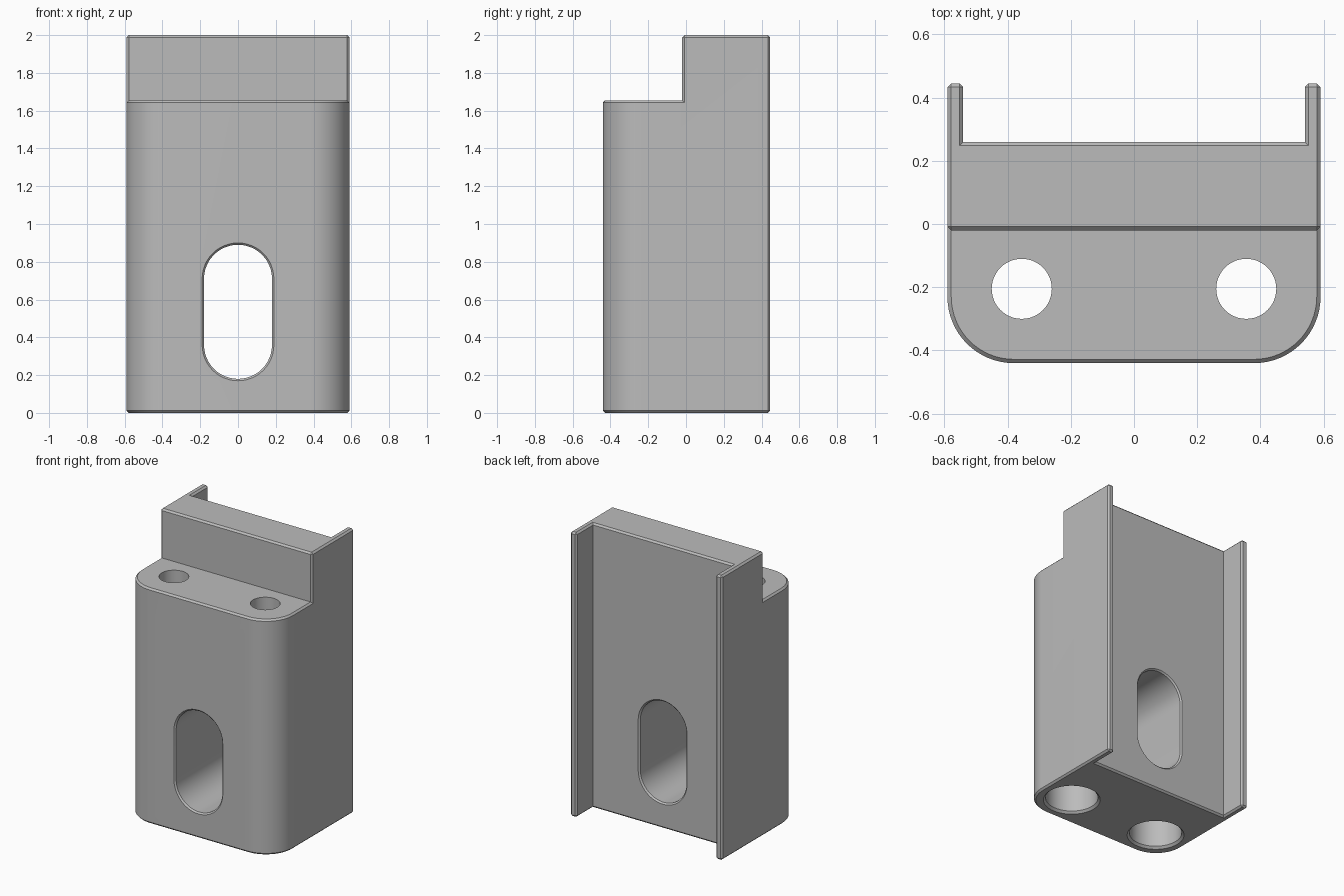
import bpy, bmesh, math

cube = bpy.data.objects.get("Cube")
if cube:
    bpy.data.objects.remove(cube)

HALF_W, FRONT, BACK, TOP = 0.59, -0.44, 0.445, 2.0
CHANNEL_X, CHANNEL_Y = 0.54, 0.26
STEP_Y, STEP_Z = -0.02, 1.655
CORNER, CHAMFER = 0.21, 0.012

grey = bpy.data.materials.new("plain grey")
grey.use_nodes = True
grey.diffuse_color = (0.5, 0.5, 0.5, 1)
grey.node_tree.nodes["Principled BSDF"].inputs["Base Color"].default_value = (0.5, 0.5, 0.5, 1)


def loft(name, rings):
    """Closed solid through rings that have equal point counts."""
    bm = bmesh.new()
    loops = [[bm.verts.new(p) for p in ring] for ring in rings]
    n = len(loops[0])
    for a, b in zip(loops, loops[1:]):
        for i in range(n):
            j = (i + 1) % n
            bm.faces.new((a[i], a[j], b[j], b[i]))
    bm.faces.new(loops[0])
    bm.faces.new(loops[-1])
    bmesh.ops.recalc_face_normals(bm, faces=bm.faces)
    mesh = bpy.data.meshes.new(name)
    bm.to_mesh(mesh)
    bm.free()
    mesh.materials.append(grey)
    obj = bpy.data.objects.new(name, mesh)
    bpy.context.collection.objects.link(obj)
    return obj


def arc(cx, cy, r, start, end, steps):
    angles = [math.radians(start + (end - start) * i / steps) for i in range(steps + 1)]
    return [(cx + r * math.cos(a), cy + r * math.sin(a)) for a in angles]


def apply(obj, kind, **settings):
    mod = obj.modifiers.new(kind.title(), kind)
    for key, value in settings.items():
        setattr(mod, key, value)
    bpy.context.view_layer.objects.active = obj
    bpy.ops.object.modifier_apply(modifier=mod.name)


def cut(obj, cutter):
    cutter.hide_render = True
    apply(obj, 'BOOLEAN', operation='DIFFERENCE', solver='EXACT', object=cutter)
    bpy.data.objects.remove(cutter)


# Body: rounded front corners and a channel between two rear flanges
outline = arc(-HALF_W + CORNER, FRONT + CORNER, CORNER, 180, 270, 16)
outline += arc(HALF_W - CORNER, FRONT + CORNER, CORNER, 270, 360, 16)
outline += [(HALF_W, BACK), (CHANNEL_X, BACK), (CHANNEL_X, CHANNEL_Y),
            (-CHANNEL_X, CHANNEL_Y), (-CHANNEL_X, BACK), (-HALF_W, BACK)]
body = loft("bracket_body", [[(x, y, z) for x, y in outline] for z in (0, TOP)])

# Front step at the top
step = [(-1, -1), (1, -1), (1, STEP_Y), (-1, STEP_Y)]
cut(body, loft("step_cutter", [[(x, y, z) for x, y in step] for z in (STEP_Z, 3)]))

# Chamfer the sharp outer edges only
bm = bmesh.new()
bm.from_mesh(body.data)
bmesh.ops.dissolve_limit(bm, angle_limit=0.01, verts=bm.verts, edges=bm.edges)
weight = bm.edges.layers.float.new("bevel_weight_edge")
for e in bm.edges:
    if e.is_manifold and e.is_convex and e.calc_face_angle() > math.radians(30):
        e[weight] = 1.0
bm.to_mesh(body.data)
bm.free()
apply(body, 'BEVEL', limit_method='WEIGHT', width=CHAMFER, segments=1)


# Slot through the front, flared at both mouths
def slot_ring(y, r):
    pts = arc(0, 0.71, r, 0, 180, 24) + arc(0, 0.36, r, 180, 360, 24)
    return [(x, y, z) for x, z in pts]


R = 0.18
cut(body, loft("slot_cutter", [
    slot_ring(FRONT - 0.01, R + 0.02), slot_ring(FRONT + 0.01, R),
    slot_ring(CHANNEL_Y - 0.01, R), slot_ring(CHANNEL_Y + 0.01, R + 0.02)]))

# Screw holes: narrow at the top, wide counterbore from below
for side in (-1, 1):
    levels = [(-0.015, 0.2), (0.015, 0.17), (1.4, 0.17), (1.4, 0.095), (1.9, 0.095)]
    cut(body, loft("screw_hole_cutter", [
        [(x, y, z) for x, y in arc(side * 0.355, -0.205, r, 0, 352.5, 47)]
        for z, r in levels]))

bpy.ops.object.select_all(action='DESELECT')
body.select_set(True)
bpy.context.view_layer.objects.active = body
bpy.ops.object.shade_smooth_by_angle(angle=math.radians(30))
